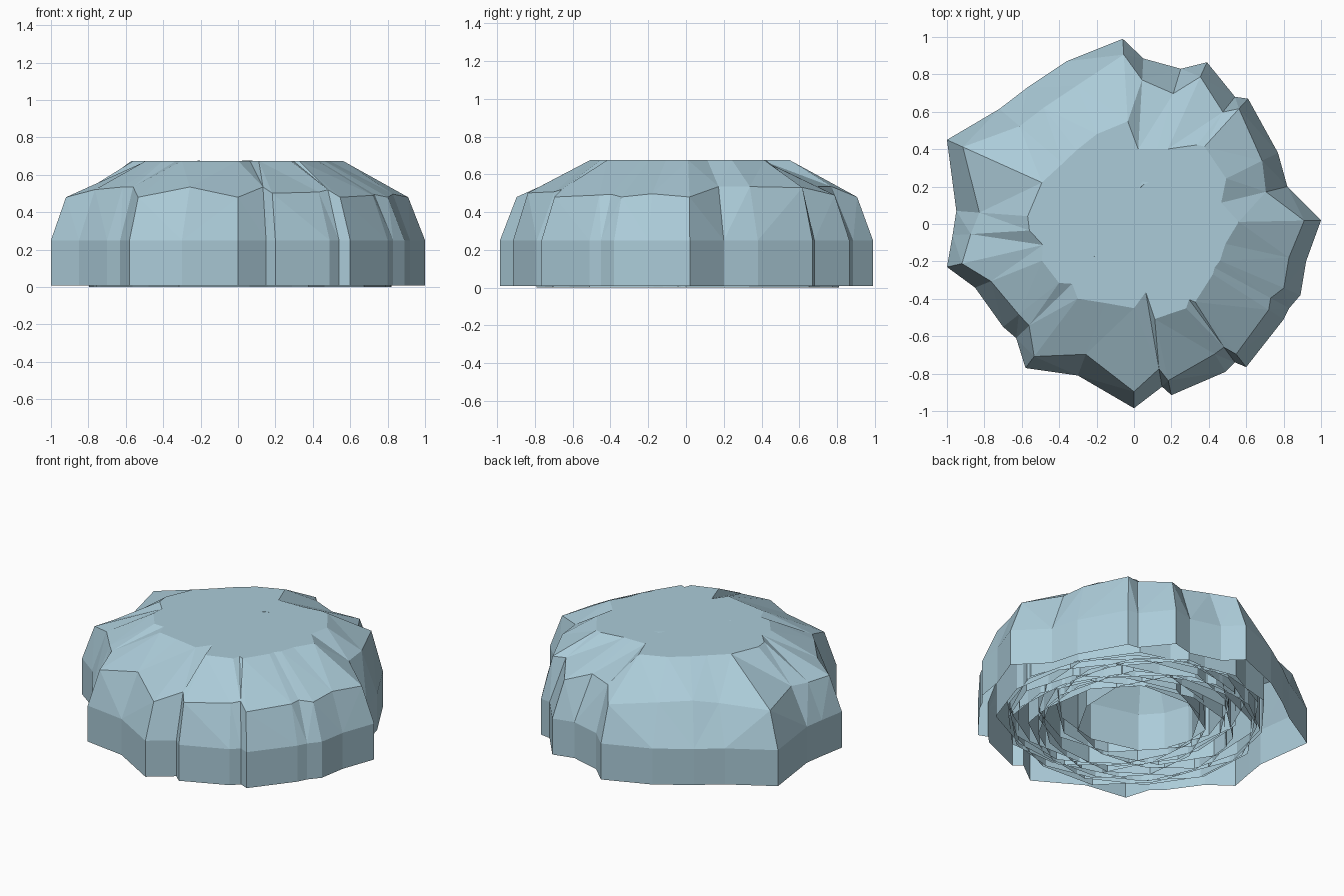
import bpy, bmesh, math, random

if "Cube" in bpy.data.objects:
    bpy.data.objects.remove(bpy.data.objects["Cube"])

random.seed(4)
stone = bpy.data.materials.new("pale_blue_stone")
stone.diffuse_color = (0.41, 0.60, 0.69, 1)
stone.use_nodes = True
stone.node_tree.nodes["Principled BSDF"].inputs["Base Color"].default_value = stone.diffuse_color

# Spokes: foot x, foot y, shoulder scale, plateau radius
SPOKES = [
    (0.00, -0.985, .91, .45), (0.15, -0.87, .89, .37), (0.20, -0.915, .915, .52),
    (0.49, -0.79, .88, .53), (0.54, -0.74, .89, .50), (0.60, -0.765, .91, .53),
    (0.80, -0.51, .90, .50), (0.83, -0.45, .88, .49), (0.89, -0.38, .90, .50),
    (0.92, -0.20, .90, .50), (1.00, 0.02, .91, .56), (0.82, 0.20, .86, .48),
    (0.77, 0.38, .89, .55), (0.61, 0.67, .92, .56), (0.54, 0.68, .88, .54),
    (0.39, 0.865, .91, .44), (0.25, 0.83, .84, .42), (0.05, 0.885, .87, .40),
    (-0.06, 0.99, .915, .55), (-0.36, 0.87, .85, .52), (-0.57, 0.73, .85, .50),
    (-0.72, 0.615, .85, .50), (-1.00, 0.45, .915, .54), (-0.95, 0.07, .87, .57),
    (-0.97, -0.06, .90, .56), (-1.00, -0.23, .92, .50), (-0.85, -0.34, .90, .53),
    (-0.70, -0.55, .88, .51), (-0.63, -0.61, .89, .46), (-0.58, -0.77, .92, .50),
    (-0.30, -0.81, .86, .45),
]


def finish(bm, name):
    mesh = bpy.data.meshes.new(name)
    bm.to_mesh(mesh)
    bm.free()
    mesh.materials.append(stone)
    obj = bpy.data.objects.new(name, mesh)
    bpy.context.collection.objects.link(obj)
    return obj


def open_dome(bm, rings, top):
    """Skin stacked rings of points and close the top; the bottom stays open."""
    rings = [[bm.verts.new(p) for p in ring] for ring in rings]
    n = len(rings[0])
    for low, high in zip(rings, rings[1:]):
        for i in range(n):
            a, b, c, d = low[i], low[(i + 1) % n], high[(i + 1) % n], high[i]
            # split each panel along its shorter diagonal
            if (a.co - c.co).length < (b.co - d.co).length:
                bm.faces.new((a, b, c))
                bm.faces.new((a, c, d))
            else:
                bm.faces.new((a, b, d))
                bm.faces.new((b, c, d))
    tip = bm.verts.new(top)
    for i in range(n):
        bm.faces.new((rings[-1][i], rings[-1][(i + 1) % n], tip))


# Rock body: vertical foot, leaning wall, sloping shoulder, flat plateau
bm = bmesh.new()
rings = [[], [], [], []]
for x, y, shoulder, plateau in SPOKES:
    r = math.hypot(x, y)
    t = min(1, max(0, (r - 0.90) / 0.06))
    levels = [(1, 0.008), (1, 0.25), (shoulder, 0.535 - 0.055 * t),
              (plateau / r, 0.675)]
    for ring, (s, z) in zip(rings, levels):
        ring.append((x * s, y * s, z))
open_dome(bm, rings, (0, 0, 0.675))
finish(bm, "rock_body")

# Hollow underside: overlapping open domes whose walls cross each other
bm = bmesh.new()
SIDES, COUNT = 11, 14
for k in range(COUNT):
    turn = k * math.tau / COUNT
    offset = random.uniform(0.12, 0.24)
    radius = 0.86 - offset - random.uniform(0, 0.08)
    cx, cy = offset * math.cos(turn), offset * math.sin(turn)
    jitter = [random.uniform(0.93, 1.0) for _ in range(SIDES)]
    rings = []
    for s, z in ((1, 0.0), (1, 0.25), (0.8, 0.47), (0.28, 0.66)):
        rings.append([(cx + radius * s * j * math.cos(math.tau * i / SIDES + k),
                       cy + radius * s * j * math.sin(math.tau * i / SIDES + k), z)
                      for i, j in enumerate(jitter)])
    open_dome(bm, rings, (cx, cy, 0.66))
finish(bm, "underside_hollows")

# Small chips lying on the plateau
for k, (x, y, size) in enumerate([(0.05, 0.21, 0.045), (-0.21, -0.17, 0.012)]):
    bm = bmesh.new()
    base = [(x + size * c, y + size * d, 0.674)
            for c, d in ((-1, -0.9), (0.2, 0.1), (1, 0.4), (-0.2, 0.6))]
    open_dome(bm, [base], (x, y, 0.677))
    finish(bm, f"plateau_chip_{k + 1}")
